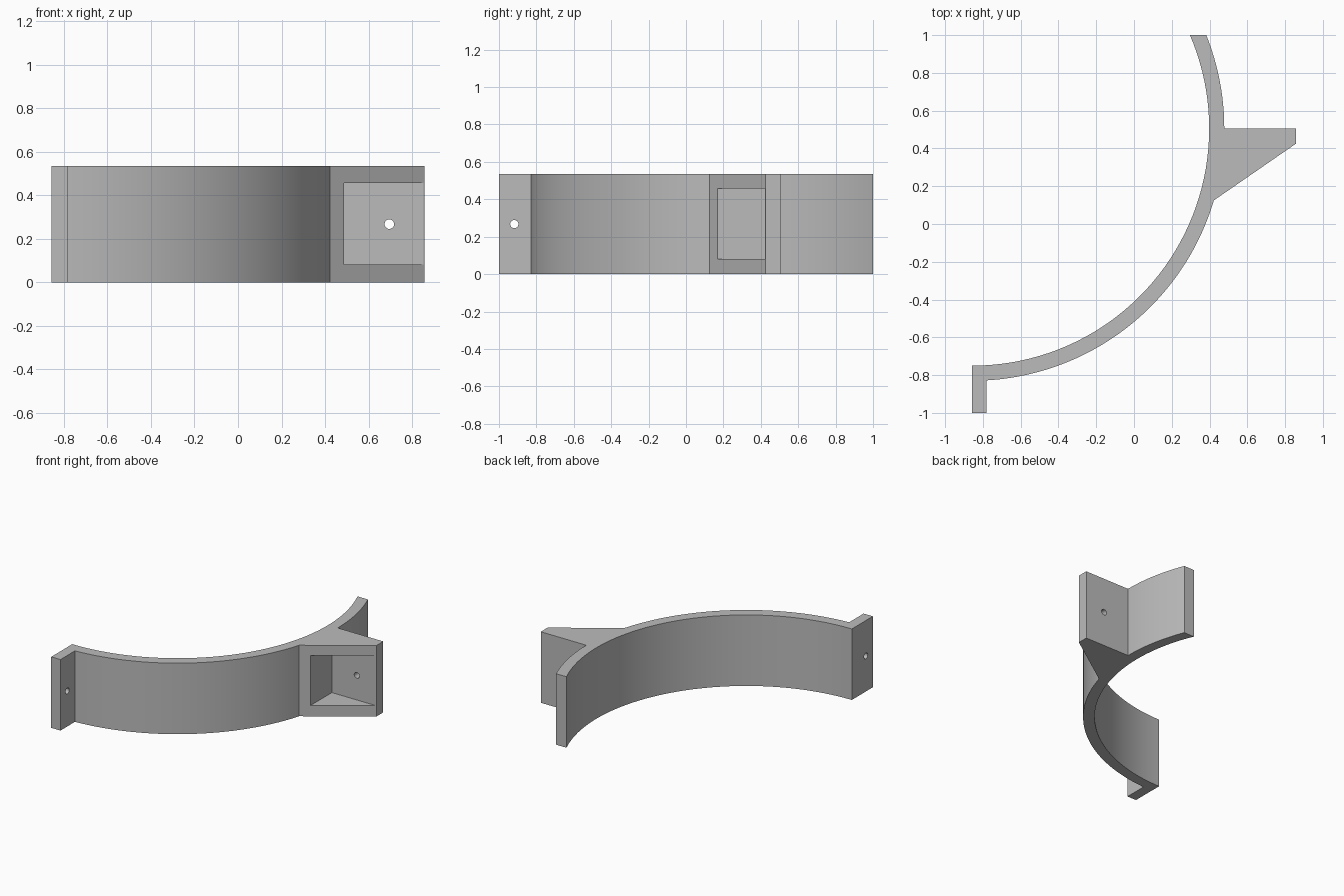
import bpy, bmesh, math
from mathutils import Matrix

cube = bpy.data.objects.get("Cube")
if cube:
    bpy.data.objects.remove(cube, do_unlink=True)

HEIGHT = 0.535
CX, CY = -0.857, 0.505          # centre of the curved band
R_IN, R_OUT = 1.255, 1.335
SEGMENTS = 48

grey = bpy.data.materials.new("plain grey")
grey.use_nodes = True
colour = (0.5, 0.5, 0.5, 1)
grey.diffuse_color = colour
grey.node_tree.nodes["Principled BSDF"].inputs["Base Color"].default_value = colour


def arc(radius, start, end, count=SEGMENTS):
    """Points along the band, angles in radians."""
    steps = [start + (end - start) * i / count for i in range(count + 1)]
    return [(CX + radius * math.cos(a), CY + radius * math.sin(a)) for a in steps]


def make_object(name, bm):
    bmesh.ops.recalc_face_normals(bm, faces=bm.faces)
    mesh = bpy.data.meshes.new(name)
    bm.to_mesh(mesh)
    bm.free()
    mesh.materials.append(grey)
    ob = bpy.data.objects.new(name, mesh)
    bpy.context.collection.objects.link(ob)
    return ob


def extrude_profile(name, points, z0, z1):
    bm = bmesh.new()
    face = bm.faces.new([bm.verts.new((x, y, z0)) for x, y in points])
    top = bmesh.ops.extrude_face_region(bm, geom=[face])["geom"]
    verts = [v for v in top if isinstance(v, bmesh.types.BMVert)]
    bmesh.ops.translate(bm, verts=verts, vec=(0, 0, z1 - z0))
    return make_object(name, bm)


def hole_cutter(name, location, axis):
    bm = bmesh.new()
    bmesh.ops.create_cone(bm, cap_ends=True, segments=24, radius1=0.022,
                          radius2=0.022, depth=0.2,
                          matrix=Matrix.Translation(location)
                          @ Matrix.Rotation(math.pi / 2, 4, axis))
    return make_object(name, bm)


# Curved band with end tab and wedge mount as one outline
end_in = math.asin((1 - CY) / R_IN)
end_out = math.asin((1 - CY) / R_OUT)
wedge_low = math.asin((0.125 - CY) / R_OUT)
tab_side = -math.acos((-0.78 - CX) / R_OUT)
outline = arc(R_IN, end_in, -math.pi / 2)
outline += [(CX, -1), (-0.78, -1)]
outline += arc(R_OUT, tab_side, wedge_low)
outline += [(0.857, 0.425), (0.857, CY)]
outline += arc(R_OUT, 0, end_out, 12)
bracket = extrude_profile("curved_bracket", outline, 0, HEIGHT)

# Pocket in the wedge and the two screw holes
pocket = [(0.487, 0), (0.95, 0), (0.95, 0.422), (0.487, 0.422)]
cutters = [
    extrude_profile("pocket_cutter", pocket, 0.082, 0.457),
    hole_cutter("mount_hole_cutter", (0.695, CY, HEIGHT / 2), 'X'),
    hole_cutter("tab_hole_cutter", (-0.82, -0.918, HEIGHT / 2), 'Y'),
]
bpy.context.view_layer.objects.active = bracket
for cutter in cutters:
    mod = bracket.modifiers.new(cutter.name, 'BOOLEAN')
    mod.object = cutter
    mod.solver = 'EXACT'
    bpy.ops.object.modifier_apply(modifier=mod.name)
    bpy.data.objects.remove(cutter, do_unlink=True)

bpy.ops.object.select_all(action='DESELECT')
bracket.select_set(True)
bpy.ops.object.shade_smooth_by_angle(angle=math.radians(20))
